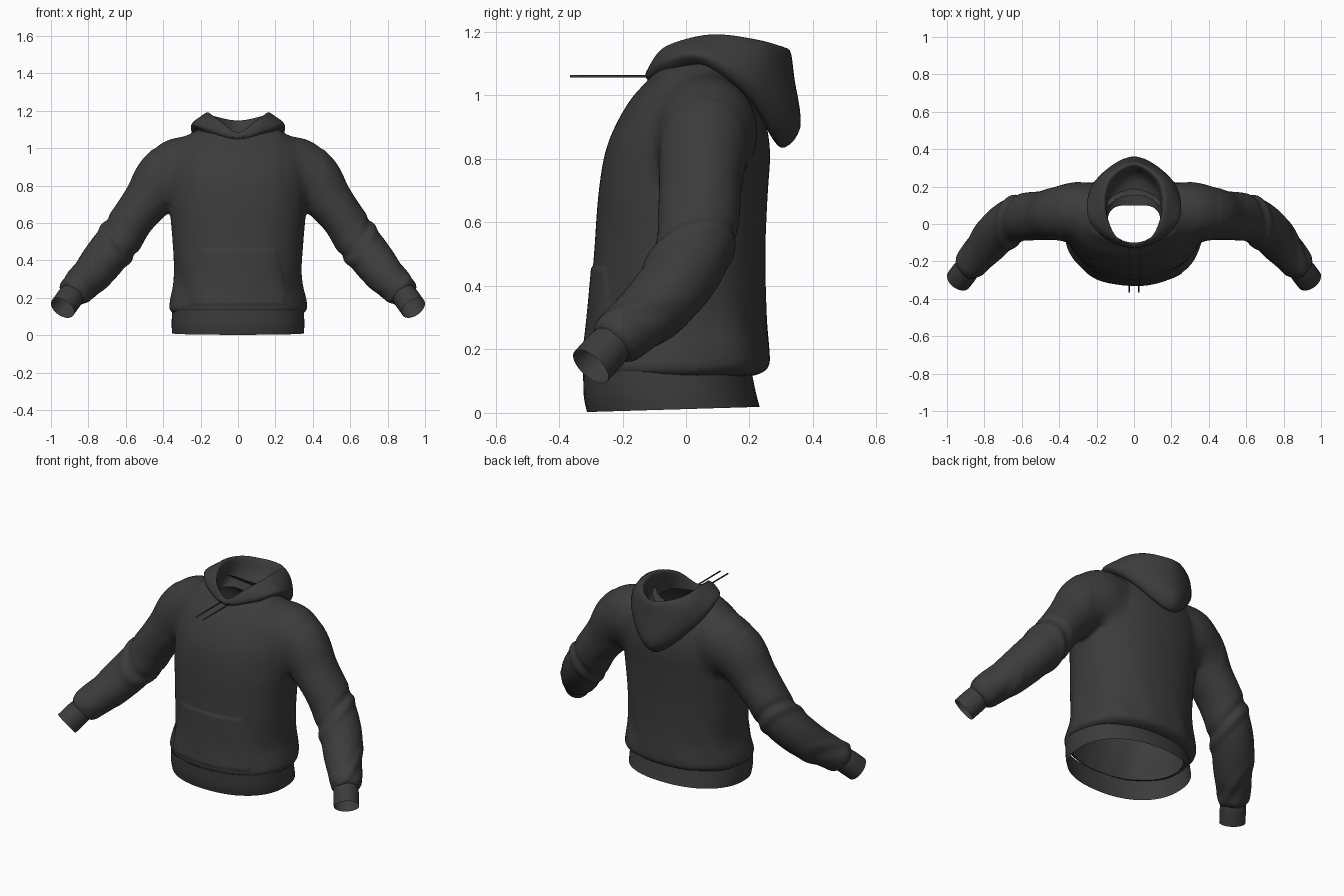
import bpy, bmesh, math
from mathutils import Vector
from mathutils.bvhtree import BVHTree

if "Cube" in bpy.data.objects:
    bpy.data.objects.remove(bpy.data.objects["Cube"], do_unlink=True)

fabric = bpy.data.materials.new("charcoal_fabric")
fabric.use_nodes = True
CHARCOAL = (0.045, 0.045, 0.045, 1)
fabric.diffuse_color = CHARCOAL
shader = fabric.node_tree.nodes["Principled BSDF"]
shader.inputs["Base Color"].default_value = CHARCOAL
shader.inputs["Roughness"].default_value = 0.9


def spline(keys, steps, cyclic=False):
    """Smooth curve through all the keys."""
    keys = [Vector(k) for k in keys]
    count = len(keys)

    def key(i):
        return keys[i % count] if cyclic else keys[max(0, min(count - 1, i))]

    points = []
    for i in range(count if cyclic else count - 1):
        a, b, c, d = (key(i + j) for j in (-1, 0, 1, 2))
        for s in range(steps):
            t = s / steps
            points.append(b + (c - a) * (t / 2)
                          + (a * 2 - b * 5 + c * 4 - d) * (t * t / 2)
                          + (b * 3 - a - c * 3 + d) * (t ** 3 / 2))
    return points if cyclic else points + [keys[-1]]


def loft(bm, rings, caps=False):
    """Skin a row of closed rings."""
    rows = [[bm.verts.new(p) for p in ring] for ring in rings]
    for low, high in zip(rows, rows[1:]):
        for i in range(len(low)):
            j = (i + 1) % len(low)
            bm.faces.new((low[i], low[j], high[j], high[i]))
    if caps:
        bm.faces.new(rows[0][::-1])
        bm.faces.new(rows[-1])


def finish(bm, name):
    bmesh.ops.recalc_face_normals(bm, faces=bm.faces[:])
    mesh = bpy.data.meshes.new(name)
    bm.to_mesh(mesh)
    bm.free()
    mesh.materials.append(fabric)
    mesh.shade_smooth()
    obj = bpy.data.objects.new(name, mesh)
    bpy.context.collection.objects.link(obj)
    return obj


def body_ring(z, half, front, back, tilt, sides=64):
    """Rounded torso section from its half width and its front and back y."""
    ring = []
    for i in range(sides):
        a = math.tau * i / sides
        c, s = math.cos(a), math.sin(a)
        x = half * math.copysign(abs(c) ** 0.9, c)
        y = (front + back) / 2 + (back - front) / 2 * math.copysign(abs(s) ** 0.9, s)
        ring.append((x, y, z + tilt * y))
    return ring


def tube_rings(keys, side, steps=5, sides=32):
    """Oval sections square to a path of x, y, z, height radius, depth radius."""
    path = spline(keys, steps)
    centres = [Vector((p[0] * side, p[1], p[2])) for p in path]
    angles = [math.tau * k / sides for k in range(sides)]
    rings = []
    for i, p in enumerate(path):
        along = centres[min(i + 1, len(path) - 1)] - centres[max(i - 1, 0)]
        turn = along.to_track_quat("Z", "Y")
        rings.append([centres[i] + turn @ Vector((math.cos(a) * p[4], math.sin(a) * p[3], 0))
                      for a in angles])
    return rings


# Torso: height, half width, front, back, tilt
TORSO = [(.115, .345, -.305, .21, 0), (.14, .37, -.328, .26, 0), (.2, .36, -.32, .263, 0),
         (.3, .34, -.308, .255, 0), (.5, .35, -.29, .25, 0), (.68, .365, -.277, .257, 0),
         (.82, .37, -.255, .265, 0), (.92, .36, -.215, .25, 0), (1, .335, -.165, .215, 0),
         (1.055, .285, -.125, .16, .1), (1.095, .235, -.095, .12, .15)]
# Sleeve from inside the shoulder to the cuff
SLEEVE = [(.2, .07, .935, .145, .14), (.3, .068, .888, .18, .162), (.4, .056, .832, .158, .148),
          (.482, .046, .727, .13, .132), (.563, .04, .623, .116, .13), (.635, .024, .512, .12, .122),
          (.715, -.032, .41, .115, .118), (.785, -.11, .322, .106, .107), (.842, -.175, .268, .094, .094),
          (.88, -.222, .23, .088, .088), (.895, -.24, .212, .06, .06)]
CUFF = [(.875, -.215, .235, .063, .063), (.9, -.25, .2, .07, .07),
        (.938, -.3, .146, .07, .07)]

# Torso and sleeves fused into one garment skin
bm = bmesh.new()
loft(bm, [body_ring(*k) for k in spline(TORSO, 4)], caps=True)
for side in (1, -1):
    loft(bm, tube_rings(SLEEVE, side), caps=True)
source = finish(bm, "garment_source")
fuse = source.modifiers.new("fuse", "REMESH")
fuse.mode = "VOXEL"
fuse.voxel_size = 0.012
soften = source.modifiers.new("soften", "SMOOTH")
soften.factor = 0.5
soften.iterations = 12
bpy.context.view_layer.update()
evaluated = source.evaluated_get(bpy.context.evaluated_depsgraph_get())
bm = bmesh.new()
bm.from_mesh(evaluated.to_mesh())
bpy.data.objects.remove(source, do_unlink=True)

# Drape the cloth across the armholes
armholes = [v for v in bm.verts if v.co.z > 0.7 and 0.23 < abs(v.co.x) < 0.46]
for _ in range(40):
    bmesh.ops.smooth_vert(bm, verts=armholes, factor=0.5,
                          use_axis_x=True, use_axis_y=True, use_axis_z=True)


def band(value, centre, width):
    return math.exp(-((value - centre) / width) ** 2)


# Cloth folds at the elbows, the cuffs and above the hem
bm.normal_update()
moves = []
for v in bm.verts:
    x, y, z = v.co
    ax = abs(x)
    fold = 0.0
    if ax > 0.42:
        run = ax - z * 0.8 + y * 0.3
        fold += 0.008 * math.sin((run - 0.24) * 50) * band(run, 0.24, 0.06)
        fold += 0.004 * math.sin(run * 60 + y * 10) * band(run, 0.6, 0.08)
    elif z < 0.6:
        fold += 0.005 * math.sin(math.atan2(y, x) * 9 + z * 12) * band(z, 0.25, 0.12) * min(1, ax * 4)
    moves.append((v, v.normal * fold))
for v, move in moves:
    v.co += move

# Open the neck, the waist and the wrists
wrists = [Vector((s * SLEEVE[-1][0], SLEEVE[-1][1], SLEEVE[-1][2])) for s in (1, -1)]


def is_opening(p):
    neck = p.z > 0.95 and (p.x / .165) ** 2 + ((p.y - .02) / .135) ** 2 < 1
    waist = p.z < 0.15 and (p.x / .332) ** 2 + ((p.y + .058) / .248) ** 2 < 1
    return neck or waist or any((p - w).length < .046 for w in wrists)


doomed = [f for f in bm.faces if is_opening(f.calc_center_median())]
bmesh.ops.delete(bm, geom=doomed, context="FACES")
surface = BVHTree.FromBMesh(bm)
finish(bm, "torso_and_sleeves")

# Front pouch pocket laid over the torso
bm = bmesh.new()
COLS, ROWS = 32, 20
grid = []
for r in range(ROWS + 1):
    z = 0.15 + 0.32 * r / ROWS
    half = 0.27 - 0.06 * max(0, (z - 0.25) / 0.22)
    row = []
    for c in range(COLS + 1):
        x = half * (2 * c / COLS - 1)
        hit = surface.ray_cast(Vector((x, -1, z)), Vector((0, 1, 0)))[0]
        edge = r in (0, ROWS) or c in (0, COLS)
        row.append(bm.verts.new((x, hit.y + (0.003 if edge else -0.006), z)))
    grid.append(row)
for low, high in zip(grid, grid[1:]):
    for c in range(COLS):
        bm.faces.new((low[c], low[c + 1], high[c + 1], high[c]))
finish(bm, "front_pocket")

# Hem band
HEM = [(.012, .352, -.312, .232, .03), (.06, .355, -.322, .22, .02), (.135, .352, -.324, .205, .01)]
bm = bmesh.new()
loft(bm, [body_ring(*k) for k in spline(HEM, 4)])
finish(bm, "hem_band")

# Cuffs
for side, label in ((1, "left"), (-1, "right")):
    bm = bmesh.new()
    loft(bm, tube_rings(CUFF, side))
    finish(bm, label + "_cuff")

# Hood: sections from the throat round the left side to the back,
# each running from the tucked seam over the rim into the neck
HOOD = [
    [(0, -.105, 1.04), (0, -.122, 1.05), (0, -.128, 1.065), (0, -.122, 1.08),
     (0, -.112, 1.085), (0, -.105, 1.065), (0, -.1, 1.045)],
    [(.12, -.05, 1.05), (.15, -.07, 1.085), (.155, -.075, 1.11), (.13, -.07, 1.145),
     (.1, -.065, 1.15), (.102, -.06, 1.11), (.11, -.06, 1.05)],
    [(.18, .04, 1.08), (.235, .04, 1.11), (.245, .05, 1.135), (.2, .06, 1.17),
     (.155, .08, 1.19), (.145, .06, 1.12), (.14, .03, 1.05)],
    [(.16, .17, 1.01), (.2, .2, 1), (.21, .228, 1.04), (.178, .245, 1.13),
     (.128, .235, 1.172), (.12, .18, 1.09), (.1, .09, 1.05)],
    [(0, .24, .92), (0, .3, .835), (0, .36, .9), (0, .342, 1.05),
     (0, .32, 1.148), (0, .25, 1.05), (0, .1, 1.04)]]
sections = [spline(s, 5) for s in HOOD]
sections += [[Vector((-p.x, p.y, p.z)) for p in s] for s in sections[-2:0:-1]]
bm = bmesh.new()
loft(bm, [spline(column, 8, cyclic=True) for column in zip(*sections)])
finish(bm, "hood")

# Drawstrings
CORD = [(.026, -.11, 1.06, .004, .004), (.026, -.365, 1.06, .004, .004)]
for side, label in ((1, "left"), (-1, "right")):
    bm = bmesh.new()
    loft(bm, tube_rings(CORD, side, 2, 8), caps=True)
    finish(bm, label + "_drawstring")
